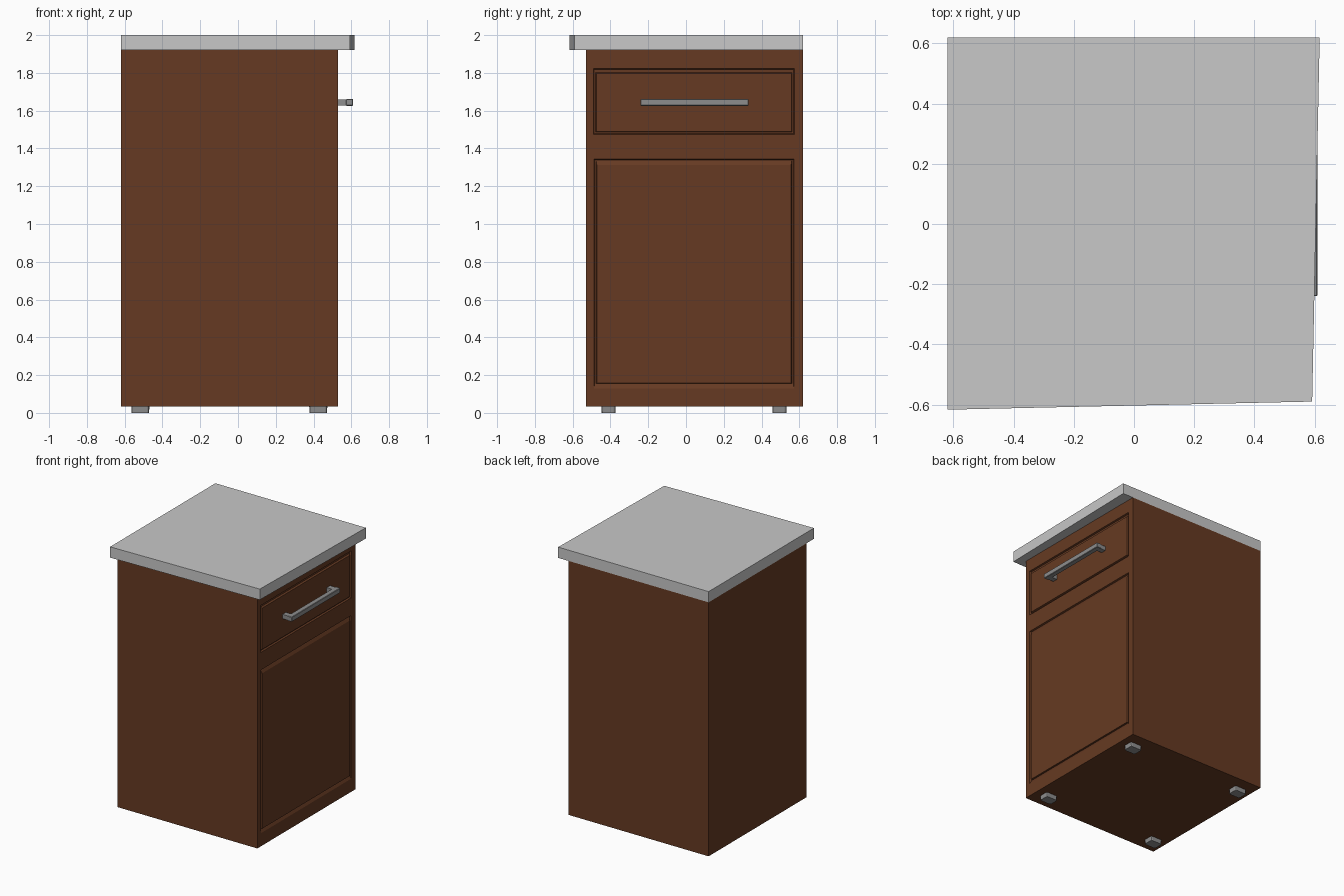
import bpy
import bmesh
from mathutils import Vector

default = bpy.data.objects.get("Cube")
if default:
    bpy.data.objects.remove(default, do_unlink=True)


def material(name, color):
    m = bpy.data.materials.new(name)
    m.use_nodes = True
    m.diffuse_color = (*color, 1)
    m.node_tree.nodes["Principled BSDF"].inputs["Base Color"].default_value = (*color, 1)
    return m


wood = material("brown wood", (0.133, 0.042, 0.016))
stone = material("pale stone", (0.58, 0.58, 0.58))
metal = material("grey metal", (0.27, 0.27, 0.27))


def finish(bm, name, mat):
    bmesh.ops.recalc_face_normals(bm, faces=bm.faces)
    mesh = bpy.data.meshes.new(name)
    bm.to_mesh(mesh)
    bm.free()
    mesh.materials.append(mat)
    obj = bpy.data.objects.new(name, mesh)
    bpy.context.collection.objects.link(obj)
    return obj


def box_mesh(low, high):
    bm = bmesh.new()
    bmesh.ops.create_cube(bm, size=1)
    low, high = Vector(low), Vector(high)
    for v in bm.verts:
        v.co = (low + high) / 2 + v.co * (high - low)
    return bm


def box(name, low, high, mat, bevel=0):
    bm = box_mesh(low, high)
    if bevel:
        bmesh.ops.bevel(bm, geom=bm.edges[:], offset=bevel, segments=1, affect='EDGES')
    return finish(bm, name, mat)


FRONT = 0.53
GROOVE = FRONT - 0.012
SPLIT = 1.41


def carve(bm, face, rings):
    """Inset a face repeatedly, fitting each ring to (x, y0, y1, z0, z1)."""
    for x, y0, y1, z0, z1 in rings:
        bmesh.ops.inset_individual(bm, faces=[face], thickness=0.005)
        mid = face.calc_center_median()
        for v in face.verts:
            v.co = (x, y0 if v.co.y < mid.y else y1, z0 if v.co.z < mid.z else z1)


# Cabinet body with grooved drawer front and door
bm = box_mesh((-0.62, -0.53, 0.033), (FRONT, 0.62, 1.92))
bmesh.ops.bisect_plane(bm, geom=bm.verts[:] + bm.edges[:] + bm.faces[:],
                       plane_co=(0, 0, SPLIT), plane_no=(0, 0, 1))
bm.normal_update()
fronts = [f for f in bm.faces if f.normal.x > 0.9]
drawer_rings = [(FRONT, -0.49, 0.574, 1.474, 1.823),
                (GROOVE, -0.486, 0.570, 1.478, 1.819),
                (GROOVE, -0.478, 0.562, 1.486, 1.803),
                (FRONT, -0.474, 0.558, 1.490, 1.797)]
door_rings = [(FRONT, -0.488, 0.572, 0.130, 1.343),
              (GROOVE, -0.484, 0.568, 0.153, 1.339),
              (GROOVE, -0.476, 0.560, 0.156, 1.335),
              (FRONT, -0.472, 0.556, 0.158, 1.312)]
for f in fronts:
    carve(bm, f, drawer_rings if f.calc_center_median().z > SPLIT else door_rings)
finish(bm, "cabinet_body", wood)

# Worktop, slightly out of square
bm = bmesh.new()
outline = [(-0.62, -0.617), (0.592, -0.59), (0.617, 0.62), (-0.62, 0.62)]
slab = bm.faces.new([bm.verts.new((x, y, 1.92)) for x, y in outline])
top = bmesh.ops.extrude_face_region(bm, geom=[slab])["geom"]
bmesh.ops.translate(bm, vec=(0, 0, 0.08),
                    verts=[v for v in top if isinstance(v, bmesh.types.BMVert)])
finish(bm, "worktop", stone)

# Drawer handle: bar on two posts
box("handle_bar", (0.572, -0.24, 1.626), (0.61, 0.33, 1.662), metal, 0.003)
for side, y in (("right", -0.235), ("left", 0.285)):
    box("handle_post_" + side, (FRONT - 0.005, y, 1.628), (0.573, y + 0.04, 1.660), metal)

# Feet, tapering slightly to the floor
for x in (-0.517, 0.425):
    for y in (-0.41, 0.495):
        bm = box_mesh((x - 0.048, y - 0.038, 0), (x + 0.048, y + 0.038, 0.034))
        upright = [e for e in bm.edges if abs(e.verts[0].co.z - e.verts[1].co.z) > 0.01]
        bmesh.ops.bevel(bm, geom=upright, offset=0.012, segments=2, profile=0.5, affect='EDGES')
        for v in bm.verts:
            if v.co.z < 0.01:
                v.co.x = x + (v.co.x - x) * 0.96
                v.co.y = y + (v.co.y - y) * 0.96
        finish(bm, f"foot_{'front' if x > 0 else 'back'}_{'left' if y > 0 else 'right'}", metal)
